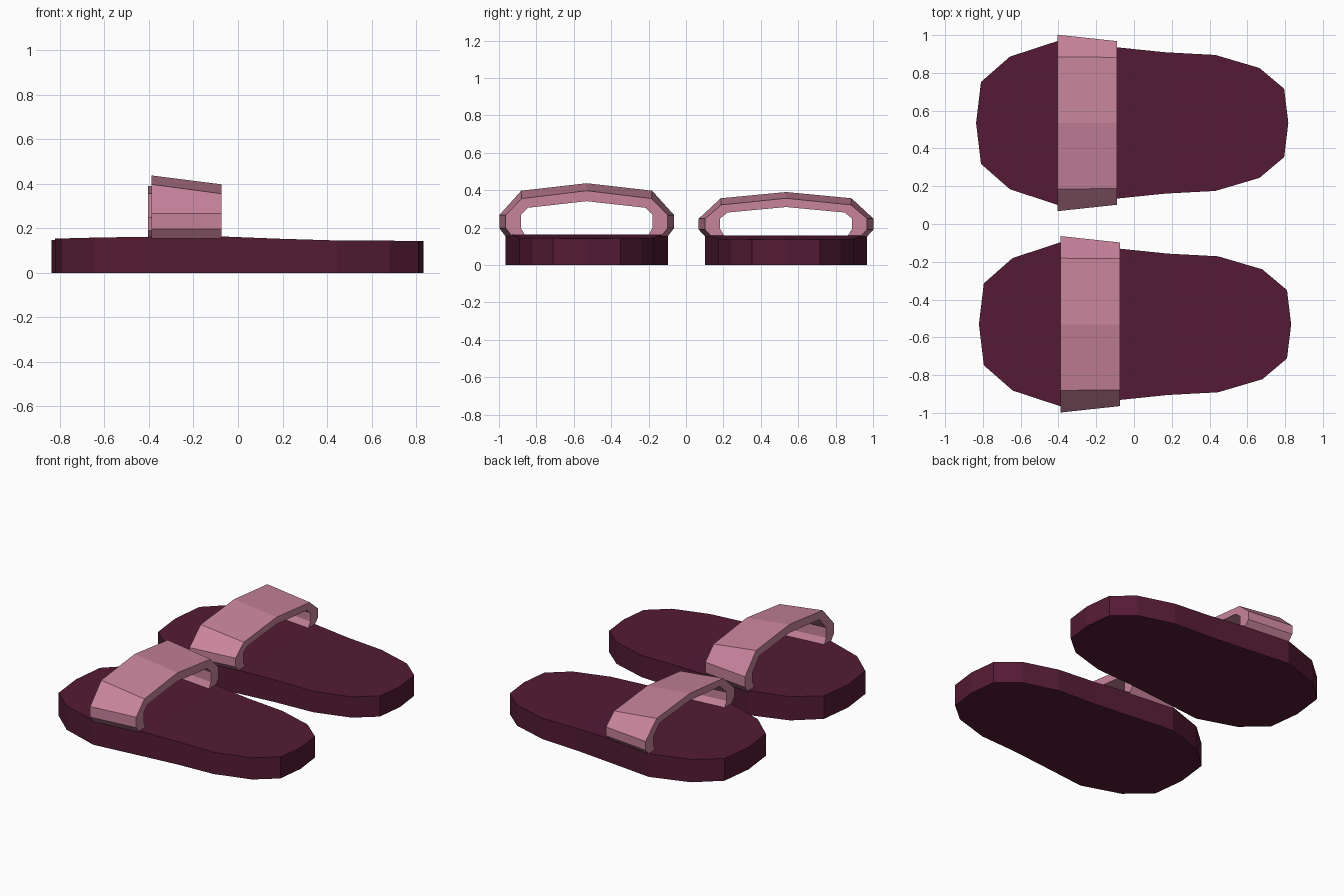
import bpy, bmesh

if "Cube" in bpy.data.objects:
    bpy.data.objects.remove(bpy.data.objects["Cube"])

def material(name, rgb):
    m = bpy.data.materials.new(name)
    m.diffuse_color = (*rgb, 1)
    m.use_nodes = True
    m.node_tree.nodes["Principled BSDF"].inputs["Base Color"].default_value = m.diffuse_color
    return m

sole_mat = material("dark_plum", (0.09, 0.011, 0.035))
strap_mat = material("dusty_pink", (0.58, 0.23, 0.33))

def make_object(name, bm, mat):
    bmesh.ops.recalc_face_normals(bm, faces=bm.faces[:])
    mesh = bpy.data.meshes.new(name)
    bm.to_mesh(mesh)
    bm.free()
    mesh.materials.append(mat)
    obj = bpy.data.objects.new(name, mesh)
    bpy.context.collection.objects.link(obj)
    return obj

# Sole stations: x, half width, top height
STATIONS = [(-0.81, 0.217, 0.154), (-0.657, 0.351, 0.158), (-0.404, 0.434, 0.162),
            (-0.087, 0.40, 0.163), (0.166, 0.374, 0.153), (0.43, 0.36, 0.145),
            (0.664, 0.291, 0.144), (0.795, 0.181, 0.143)]
TOE, HEEL = (-0.836, 0.153), (0.817, 0.142)

def make_sole(name, dx, cy, k):
    bm = bmesh.new()
    rim = [(*TOE[:1], 0, TOE[1])] + [(x, w, z) for x, w, z in STATIONS]
    rim += [(HEEL[0], 0, HEEL[1])] + [(x, -w, z) for x, w, z in reversed(STATIONS)]
    n = len(rim)
    top = [bm.verts.new((x + dx, y + cy, z * k)) for x, y, z in rim]
    low = [bm.verts.new((x + dx, y + cy, 0)) for x, y, z in rim]
    for i in range(n):                       # side wall
        j = (i + 1) % n
        bm.faces.new((low[i], low[j], top[j], top[i]))
    bm.faces.new(low)
    m = n // 2                               # top in cross strips
    bm.faces.new((top[0], top[1], top[n - 1]))
    for i in range(1, m - 1):
        bm.faces.new((top[i], top[i + 1], top[n - i - 1], top[n - i]))
    bm.faces.new((top[m - 1], top[m], top[m + 1]))
    return make_object(name, bm, sole_mat)

# Strap half profiles (offset from centre, height) at its two open ends
TOE_OUT = [(0, 0.437), (0.35, 0.397), (0.467, 0.267), (0.467, 0.197), (0.43, 0.148)]
TOE_IN = [(0, 0.381), (0.316, 0.348), (0.386, 0.268), (0.386, 0.20), (0.36, 0.148)]
HEEL_OUT = [(0, 0.397), (0.347, 0.355), (0.433, 0.267), (0.433, 0.197), (0.395, 0.148)]
HEEL_IN = [(0, 0.341), (0.313, 0.306), (0.352, 0.268), (0.352, 0.20), (0.325, 0.148)]

def mirrored(half):
    return [(-y, z) for y, z in reversed(half[1:])] + half

def make_strap(name, dx, cy, k):
    bm = bmesh.new()
    def row(half, x):
        return [bm.verts.new((x + dx, y + cy, 0.15 + (z - 0.15) * k)) for y, z in mirrored(half)]
    loops = [row(TOE_OUT, -0.404), row(HEEL_OUT, -0.089),
             row(HEEL_IN, -0.089), row(TOE_IN, -0.404)]
    for a, b in zip(loops, loops[1:] + loops[:1]):
        for i in range(len(a) - 1):
            bm.faces.new((a[i], a[i + 1], b[i + 1], b[i]))
    for e in (0, -1):                        # feet of the strap
        bm.faces.new([l[e] for l in loops])
    return make_object(name, bm, strap_mat)

# Pair of slippers: side, x shift, centre y, sole and strap height factors
for side, dx, cy, ks, kt in (("front", 0.015, -0.531, 1.0, 1.0),
                             ("back", 0.0, 0.535, 0.96, 0.836)):
    make_sole(side + "_sole", dx, cy, ks)
    make_strap(side + "_strap", dx, cy, kt)
